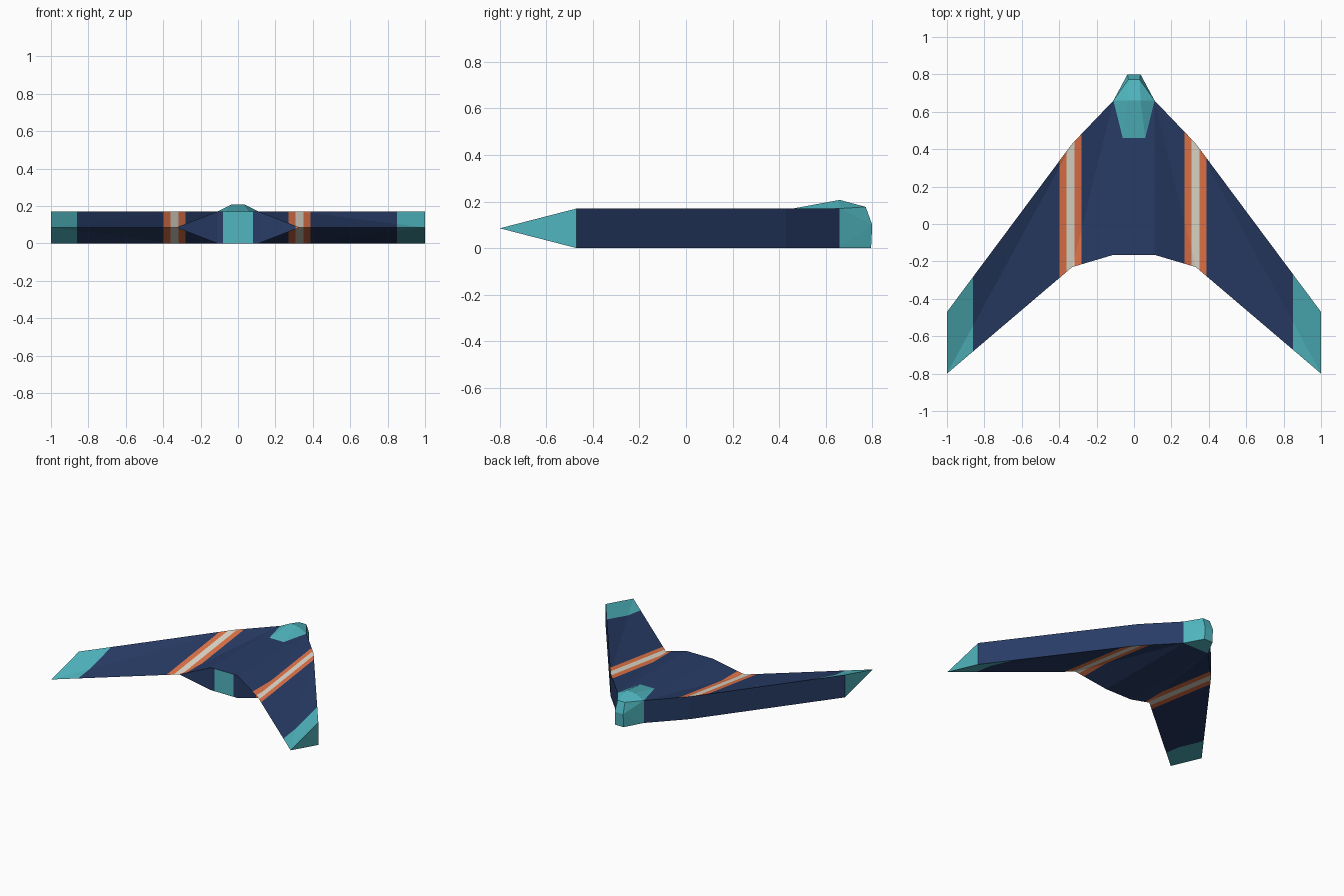
import bpy, bmesh

if "Cube" in bpy.data.objects:
    bpy.data.objects.remove(bpy.data.objects["Cube"])


def material(name, rgb):
    # sRGB 0-255 to linear viewport colour
    lin = [(c / 255 / 12.92) if c < 11 else ((c / 255 + 0.055) / 1.055) ** 2.4 for c in rgb]
    m = bpy.data.materials.new(name)
    m.diffuse_color = (*lin, 1)
    m.use_nodes = True
    m.node_tree.nodes["Principled BSDF"].inputs["Base Color"].default_value = m.diffuse_color
    return m


mats = [material("navy", (40, 60, 102)), material("teal", (80, 182, 191)),
        material("orange", (228, 117, 74)), material("cream", (226, 220, 204))]
NAVY, TEAL, ORANGE, CREAM = range(4)


def finish(bm, name):
    bmesh.ops.recalc_face_normals(bm, faces=bm.faces[:])
    me = bpy.data.meshes.new(name)
    bm.to_mesh(me)
    bm.free()
    for m in mats:
        me.materials.append(m)
    ob = bpy.data.objects.new(name, me)
    bpy.context.collection.objects.link(ob)
    return ob


# Flying wing: wedge sections (x, leading y, trailing y, trailing half thickness)
H = 0.085
half = [(0.11, 0.66, -0.165, H), (0.33, 0.43, -0.23, 0), (1.0, -0.47, -0.80, 0)]
stations = [(-x, l, t, h) for x, l, t, h in reversed(half)] + half
bm = bmesh.new()
rings = []
for x, lead, trail, h in stations:
    pts = [(x, lead, 2 * H), (x, trail, H + h), (x, trail, H - h), (x, lead, 0)]
    if h == 0:
        edge = bm.verts.new((x, trail, H))
        rings.append([bm.verts.new(pts[0]), edge, edge, bm.verts.new(pts[3])])
    else:
        rings.append([bm.verts.new(p) for p in pts])


def face(*verts):
    unique = list(dict.fromkeys(verts))
    if len(unique) > 2:
        bm.faces.new(unique)


for a, b in zip(rings, rings[1:]):
    inner, outer = (a, b) if abs(a[0].co.x) < abs(b[0].co.x) else (b, a)
    for i, j in ((0, 1), (3, 2)):   # top and bottom skins, split along one diagonal
        face(inner[i], inner[j], outer[j])
        face(inner[i], outer[j], outer[i])
    face(a[1], a[2], b[2], b[1])    # rear wall
    face(a[3], a[0], b[0], b[3])    # leading wall
for r in (rings[0], rings[-1]):     # tip caps
    face(*r)

# Cut the paint lines across the wing
SHIFT = 0.005
lines = [0.275, 0.312, 0.355, 0.393, 0.855]
cuts = [s * x - SHIFT for x in lines for s in (1, -1)] + [0.08, -0.08]
for x in cuts:
    bmesh.ops.bisect_plane(bm, geom=bm.verts[:] + bm.edges[:] + bm.faces[:],
                           plane_co=(x, 0, 0), plane_no=(1, 0, 0), dist=1e-5)
bmesh.ops.recalc_face_normals(bm, faces=bm.faces[:])

# Colour by position and direction
for f in bm.faces:
    n = f.normal
    x = f.calc_center_median().x
    d = abs(x + SHIFT)
    if abs(n.x) > 0.95:
        f.material_index = TEAL                              # wing tip caps
    elif abs(n.z) < 0.3:                                     # upright walls
        if n.y < 0:
            f.material_index = TEAL if abs(x) < 0.08 else ORANGE if d > 0.312 else NAVY
    elif d > 0.855:
        f.material_index = TEAL
    elif 0.312 < d < 0.355:
        f.material_index = CREAM
    elif 0.275 < d < 0.393:
        f.material_index = ORANGE
finish(bm, "wing")

# Faceted nose with raised hump
bm = bmesh.new()
for x, y, z in [(0.06, 0.46, 0.17), (0.11, 0.66, 0.17), (0.11, 0.66, 0),
                (0.035, 0.66, 0.207), (0.03, 0.772, 0.177),
                (0.035, 0.80, 0.10), (0.035, 0.795, 0)]:
    for s in (1, -1):
        bm.verts.new((s * x, y, z))
bmesh.ops.convex_hull(bm, input=bm.verts[:])
for f in bm.faces:
    f.material_index = TEAL
finish(bm, "nose")
